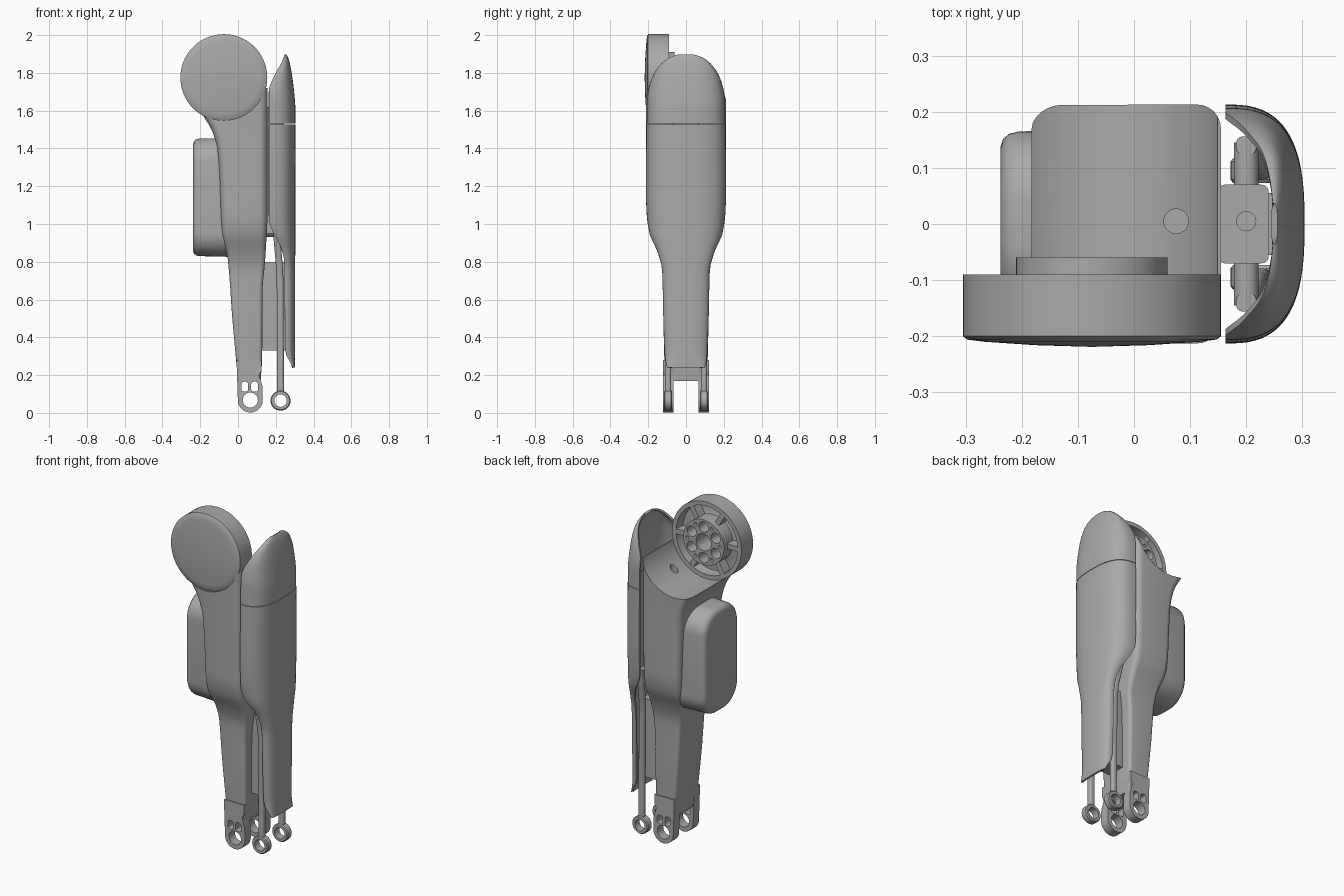
import bpy, bmesh, math
from mathutils import Matrix, Vector

if "Cube" in bpy.data.objects:
    bpy.data.objects.remove(bpy.data.objects["Cube"])

grey = bpy.data.materials.new("plain_grey")
grey.use_nodes = True
grey.diffuse_color = (0.4, 0.4, 0.4, 1)
grey.node_tree.nodes["Principled BSDF"].inputs["Base Color"].default_value = (0.4, 0.4, 0.4, 1)
parts = []


def add_object(name, bm, helper=False, closed=True):
    if closed:
        bmesh.ops.recalc_face_normals(bm, faces=bm.faces)
    me = bpy.data.meshes.new(name)
    bm.to_mesh(me)
    bm.free()
    me.materials.append(grey)
    ob = bpy.data.objects.new(name, me)
    bpy.context.collection.objects.link(ob)
    if helper:
        ob.hide_render = True
        ob.hide_set(True)
    else:
        parts.append(ob)
    return ob


def bake(ob):
    bpy.context.view_layer.update()
    deps = bpy.context.evaluated_depsgraph_get()
    me = bpy.data.meshes.new_from_object(ob.evaluated_get(deps))
    ob.modifiers.clear()
    ob.data = me


def cut(ob, cutter):
    mod = ob.modifiers.new("cut", 'BOOLEAN')
    mod.operation, mod.solver, mod.object = 'DIFFERENCE', 'EXACT', cutter
    bake(ob)
    bpy.data.objects.remove(cutter)


def curve_at(table, z):
    """Smooth monotone interpolation through (z, value) pairs."""
    if z <= table[0][0]:
        return table[0][1]
    if z >= table[-1][0]:
        return table[-1][1]
    d = [(b[1] - a[1]) / (b[0] - a[0]) for a, b in zip(table, table[1:])]
    m = [d[0]] + [2 * a * b / (a + b) if a * b > 0 else 0 for a, b in zip(d, d[1:])] + [d[-1]]
    i = max(k for k in range(len(d)) if table[k][0] <= z)
    h = table[i + 1][0] - table[i][0]
    t = (z - table[i][0]) / h
    return (table[i][1] * (1 + 2 * t) * (1 - t) ** 2 + table[i + 1][1] * t * t * (3 - 2 * t)
            + h * m[i] * t * (1 - t) ** 2 + h * m[i + 1] * t * t * (t - 1))


def loft(bm, rings, closed=True):
    rows = [[bm.verts.new(p) for p in ring] for ring in rings]
    n = len(rows[0])
    for a, b in zip(rows, rows[1:]):
        for j in range(n if closed else n - 1):
            k = (j + 1) % n
            bm.faces.new((a[j], a[k], b[k], b[j]))
    if closed:
        bm.faces.new(rows[0])
        bm.faces.new(rows[-1])


def rounded(x0, x1, y0, y1, r, steps=6):
    """Rounded rectangle as (x, y) points."""
    pts = []
    for cx, cy, a0 in ((x1 - r, y0 + r, -90), (x1 - r, y1 - r, 0), (x0 + r, y1 - r, 90), (x0 + r, y0 + r, 180)):
        for i in range(steps + 1):
            a = math.radians(a0 + 90 * i / steps)
            pts.append((cx + r * math.cos(a), cy + r * math.sin(a)))
    return pts


def lathe(bm, profile, cx, cz, seg=72):
    """Turn (radius, y) points about an axis along y."""
    verts = [bm.verts.new((cx + r, y, cz)) for r, y in profile]
    edges = [bm.edges.new(p) for p in zip(verts, verts[1:])]
    bmesh.ops.spin(bm, geom=verts + edges, cent=(cx, 0, cz), axis=(0, 1, 0), angle=math.tau, steps=seg)
    bmesh.ops.remove_doubles(bm, verts=bm.verts, dist=0.0001)


def rod(bm, a, b, r, seg=20, r2=None):
    a, b = Vector(a), Vector(b)
    d = b - a
    mat = Matrix.Translation((a + b) / 2) @ d.to_track_quat('Z', 'Y').to_matrix().to_4x4()
    bmesh.ops.create_cone(bm, cap_ends=True, segments=seg, radius1=r, radius2=r2 or r,
                          depth=d.length, matrix=mat)


def box(name, x0, x1, y0, y1, z0, z1, r):
    bm = bmesh.new()
    loft(bm, [[(x, y, z) for x, y in rounded(x0, x1, y0, y1, r)] for z in (z0, z1)])
    return add_object(name, bm)


HX, HZ = -0.075, 1.775

# Leg shell, with a cradle cut out around the hip joint
left = [(.17, 0), (.5, -.03), (.82, -.055), (.95, -.085), (1.3, -.1), (1.4, -.11), (1.5, -.14), (1.55, -.17), (1.6, -.2)]
right = [(.17, .12), (.3, .128), (.65, .13), (.8, .143), (1.0, .155)]
depth = [(.17, .112), (.5, .12), (.75, .125), (.85, .15), (.95, .193), (1.05, .207), (1.6, .213)]
bm = bmesh.new()
rings = []
for i in range(49):
    z = .17 + 1.55 * i / 48
    w = curve_at(depth, z)
    rings.append([(x, y, z) for x, y in rounded(curve_at(left, z), curve_at(right, z), -w, w,
                                                .02 + .25 * max(0, w - .12))])
loft(bm, rings)
leg = add_object("leg_shell", bm)
bm = bmesh.new()
lathe(bm, [(0, -.3), (.226, -.3), (.226, -.09), (.231, -.09), (.231, .3), (0, .3)], HX, HZ)
cut(leg, add_object("cradle_cutter", bm, True))
bm = bmesh.new()
rod(bm, (.075, .005, 1.45), (.075, .005, 1.8), .022)
cut(leg, add_object("screw_cutter", bm, True))

# Hip disc with a recessed, pierced hub at the back
bm = bmesh.new()
lathe(bm, [(0, -.219), (.1, -.216), (.19, -.21), (.222, -.206), (.23, -.2), (.23, -.09), (.205, -.09),
           (.2, -.15), (.145, -.15), (.135, -.145), (.135, -.06), (.05, -.06), (.05, -.17), (0, -.17)], HX, HZ)
hip = add_object("hip_disc", bm)
bm = bmesh.new()
for i in range(6):
    a = math.tau * (i + .5) / 6
    x, z = HX + .092 * math.cos(a), HZ + .092 * math.sin(a)
    rod(bm, (x, -.14, z), (x, 0, z), .031)
    a += math.tau / 12
    x, z = HX + .108 * math.cos(a), HZ + .108 * math.sin(a)
    rod(bm, (x, -.1, z), (x, 0, z), .01, 12)
cut(hip, add_object("hub_cutter", bm, True))

# Ribs between hub and rim
bm = bmesh.new()
for i in range(6):
    mat = (Matrix.Translation((HX, -.122, HZ)) @ Matrix.Rotation(math.tau * i / 6, 4, 'Y')
           @ Matrix.Translation((.168, 0, 0)) @ Matrix.Diagonal((.08, .06, .03, 1)))
    bmesh.ops.create_cube(bm, size=1, matrix=mat)
add_object("hub_ribs", bm)

# Motor housing on the right side
bm = bmesh.new()
rings = []
for x, inset in ((-.04, -.004), (-.205, 0), (-.222, .004), (-.233, .013), (-.238, .028)):
    rings.append([(x, y, z) for y, z in rounded(-.165 + inset, .165 - inset, .83 + inset, 1.452 - inset, .125, 10)])
loft(bm, rings)
add_object("motor_housing", bm)

# Clevis prongs at the knee
for side, label in ((1, "back"), (-1, "front")):
    cx, cz, r = .065, .068, .066
    arc = [(cx + r * math.cos(a), cz + r * math.sin(a))
           for a in (math.pi * (1.04 + .96 * i / 24) for i in range(25))]
    outline = arc + [(.13, .14), (.118, .18), (.112, .2), (.125, .225), (.125, .28), (-.008, .28)]
    bm = bmesh.new()
    loft(bm, [[(x, side * y, z) for x, z in outline] for y in (.066, .122)])
    prong = add_object("clevis_" + label, bm)
    bm = bmesh.new()
    rod(bm, (cx, -.3, cz), (cx, .3, cz), .04, 28)
    for x in (.038, .09):
        loft(bm, [[(px, y, pz) for px, pz in rounded(x - .02, x + .016, .112, .165, .013)] for y in (-.3, .3)])
    cut(prong, add_object("clevis_cutter", bm, True))

# Push rods with ring ends
for side, label in ((1, "back"), (-1, "front")):
    bm = bmesh.new()
    lathe(bm, [(.033, -.022), (.048, -.022), (.053, -.016), (.053, .016), (.048, .022), (.033, .022), (.033, -.022)],
          .225, .065, 32)
    bmesh.ops.translate(bm, verts=bm.verts, vec=(0, side * .095, 0))
    path = [(.225, .095, .108), (.223, .095, .7), (.217, .102, .8), (.208, .125, .9), (.2, .14, 1.02)]
    path = [(x, side * y, z) for x, y, z in path]
    sections = []
    for x, y, z in path:
        sections.append([(x + px, y + py, z) for px, py in rounded(-.018, .018, -.016, .016, .012)])
    loft(bm, sections)
    add_object("push_rod_" + label, bm)

# Outer cover: lower shell and top cap, open towards the leg
inner = [(.24, .292), (.33, .25), (.8, .245), (.88, .225), (.95, .188), (1.03, .163), (1.7, .163), (1.8, .2), (1.85, .228), (1.9, .248)]
outer = [(.24, .302), (1.6, .304), (1.7, .297), (1.8, .284), (1.87, .269), (1.9, .255)]
half = [(.24, .1), (.3, .112), (.5, .12), (.75, .126), (.85, .15), (.95, .193), (1.05, .208), (1.2, .213), (1.62, .207)]


def cover_ring(z, n=36):
    w = curve_at(half, z)
    if z > 1.62:
        w *= (1 - ((z - 1.62) / .281) ** 2.2) ** .4545
    a, b = curve_at(inner, z), curve_at(outer, z)
    pts = []
    for i in range(n + 1):
        t = math.pi * (i / n - .5)
        c, s = max(0, math.cos(t)), math.sin(t)
        pts.append((a + (b - a) * c ** .72, math.copysign(abs(s) ** .72, s) * w, z))
    return pts


for name, z0, z1, power in (("cover_shell", .24, 1.528, 1), ("cover_cap", 1.531, 1.898, .55)):
    bm = bmesh.new()
    loft(bm, [cover_ring(z0 + (z1 - z0) * (i / 40) ** power) for i in range(41)], closed=False)
    cover = add_object(name, bm, closed=False)
    mod = cover.modifiers.new("wall", 'SOLIDIFY')
    mod.thickness, mod.offset = .012, -1
    bake(cover)

# Knee drive bracket, its bolt and the lower stay inside the cover
box("drive_bracket", .15, .24, -.07, .07, .95, 1.62, .012)
box("lower_stay", .11, .252, -.055, .055, .33, .8, .008)
bm = bmesh.new()
rod(bm, (.2, .005, 1.6), (.2, .005, 1.635), .018)
rod(bm, (.14, 0, .97), (.22, 0, .97), .04)
add_object("bracket_bolts", bm)
bm = bmesh.new()
rod(bm, (.2, -.145, 1.0), (.2, .145, 1.0), .022)
add_object("rod_pivot_pin", bm)

bpy.ops.object.select_all(action='DESELECT')
for ob in parts:
    ob.select_set(True)
bpy.context.view_layer.objects.active = parts[0]
bpy.ops.object.shade_smooth_by_angle(angle=math.radians(35))
